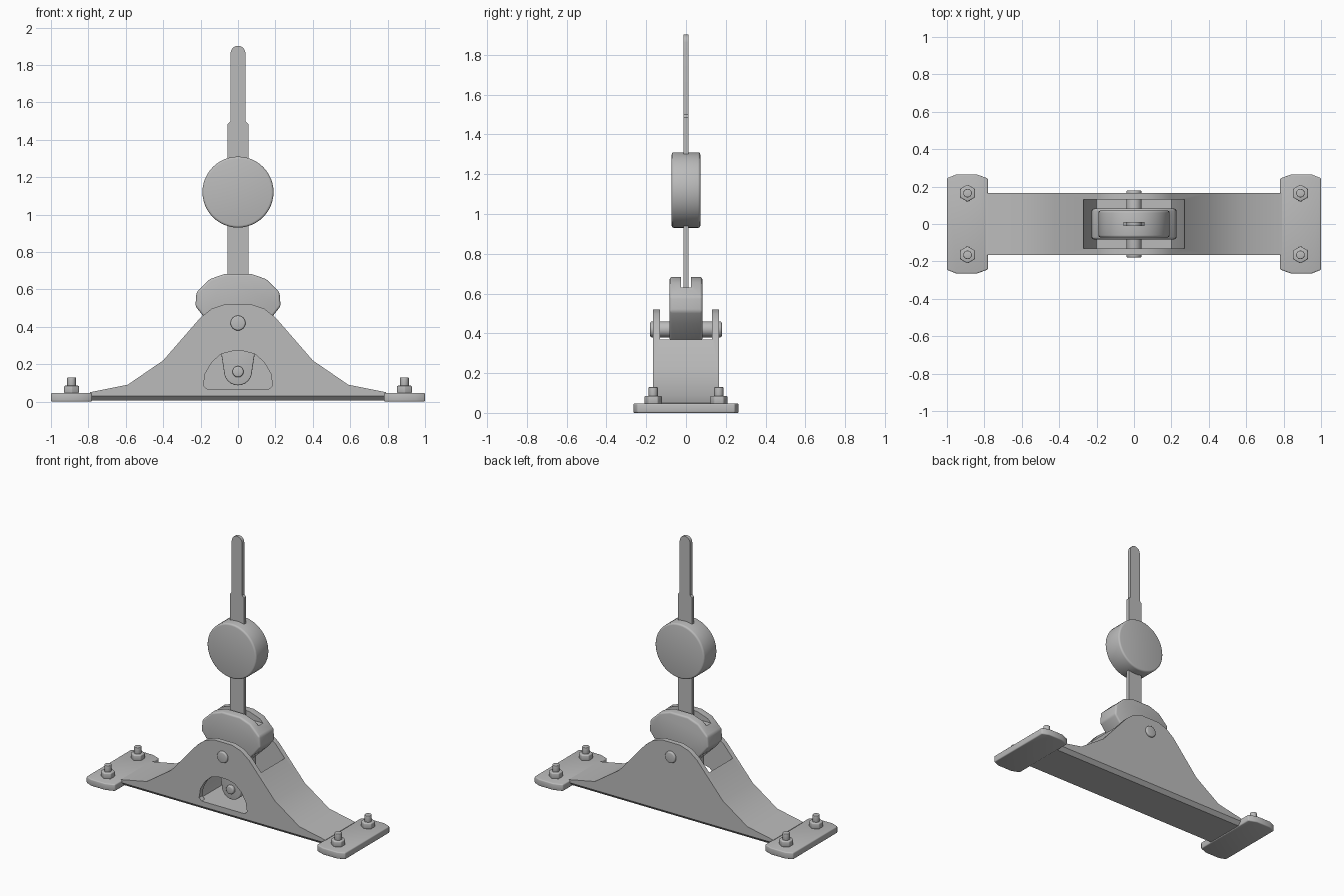
import bpy, bmesh, math

if "Cube" in bpy.data.objects:
    bpy.data.objects.remove(bpy.data.objects["Cube"])

grey = bpy.data.materials.new("steel_grey")
grey.diffuse_color = (0.5, 0.5, 0.5, 1)
grey.use_nodes = True
grey.node_tree.nodes["Principled BSDF"].inputs["Base Color"].default_value = grey.diffuse_color


def finish(ob, bevel=0, angle=35):
    """Optional rounded edges, then smooth shading with sharp edges kept."""
    bpy.ops.object.select_all(action='DESELECT')
    bpy.context.view_layer.objects.active = ob
    ob.select_set(True)
    if bevel:
        m = ob.modifiers.new("bevel", 'BEVEL')
        m.width, m.segments, m.limit_method = bevel, 3, 'ANGLE'
        m.angle_limit = math.radians(40)
        bpy.ops.object.modifier_apply(modifier="bevel")
    bpy.ops.object.shade_smooth_by_angle(angle=math.radians(angle))
    return ob


def prism(name, pts, lo, hi, axis='Y'):
    """Closed outline extruded along an axis; Y takes (x, z), Z takes (x, y), X takes (y, z)."""
    place = {'Y': lambda a, b, t: (a, t, b), 'Z': lambda a, b, t: (a, b, t),
             'X': lambda a, b, t: (t, a, b)}[axis]
    bm = bmesh.new()
    ends = [[bm.verts.new(place(a, b, t)) for a, b in pts] for t in (lo, hi)]
    for ring in ends:
        bm.faces.new(ring)
    for i in range(len(pts)):
        j = (i + 1) % len(pts)
        bm.faces.new((ends[0][i], ends[0][j], ends[1][j], ends[1][i]))
    bmesh.ops.recalc_face_normals(bm, faces=bm.faces)
    me = bpy.data.meshes.new(name)
    bm.to_mesh(me)
    bm.free()
    ob = bpy.data.objects.new(name, me)
    bpy.context.collection.objects.link(ob)
    me.materials.append(grey)
    return ob


def mirrored(half):
    """Right half of an outline, bottom to top, completed on the left."""
    return half + [(-x, z) for x, z in reversed(half) if x > 0]


def circle(r, n, cx=0, cy=0, start=0):
    return [(cx + r * math.cos(start + 2 * math.pi * i / n),
             cy + r * math.sin(start + 2 * math.pi * i / n)) for i in range(n)]


def arc(r, cx, cy, a0, a1, n=8):
    return [(cx + r * math.cos(math.radians(a0 + (a1 - a0) * i / n)),
             cy + r * math.sin(math.radians(a0 + (a1 - a0) * i / n))) for i in range(n + 1)]


def cut(ob, cutter):
    bpy.context.view_layer.objects.active = ob
    m = ob.modifiers.new("cut", 'BOOLEAN')
    m.operation, m.object, m.solver = 'DIFFERENCE', cutter, 'EXACT'
    bpy.ops.object.modifier_apply(modifier="cut")
    bpy.data.objects.remove(cutter)


# Sloped bracket with a pocket between two cheeks and an arched front window
body = prism("bracket", mirrored([(0.79, 0.04), (0.79, 0.05), (0.59, 0.09), (0.40, 0.22),
                                  (0.20, 0.45), (0.14, 0.497), (0.07, 0.52)]), -0.165, 0.165)
cut(body, prism("pocket", mirrored([(0.20, 0.065), (0.27, 0.36), (0.27, 0.8)]), -0.13, 0.13))
window = mirrored([(0.165, 0.067), (0.185, 0.085), (0.175, 0.15), (0.14, 0.21),
                   (0.09, 0.255), (0.03, 0.27)])
cut(body, prism("window", window, -0.3, -0.1))
finish(body)

# Strap under the bracket, narrowing towards the ground
finish(prism("strap", mirrored([(0.14, 0.005), (0.165, 0.03), (0.165, 0.045)]),
             -0.79, 0.79, 'X'))

# Feet with hexagon nuts and studs
for s in (-1, 1):
    outline = [(1.0, -0.245), (1.0, 0.245), (0.95, 0.265), (0.84, 0.265), (0.78, 0.243),
               (0.78, -0.243), (0.84, -0.265), (0.95, -0.265)]
    finish(prism("foot", [(s * x, y) for x, y in outline], 0, 0.047, 'Z'), 0.007)
    for t in (-1, 1):
        cx, cy = s * 0.89, t * 0.165
        finish(prism("nut", circle(0.046, 6, cx, cy, math.pi / 6), 0.045, 0.085, 'Z'), 0.006)
        finish(prism("stud", circle(0.023, 16, cx, cy), 0.08, 0.13, 'Z'), 0.004)

# Rocking head, slotted along the top for the rod
head = prism("rocker_head", mirrored([(0.09, 0.36), (0.18, 0.45), (0.228, 0.51), (0.222, 0.585),
                                      (0.15, 0.655), (0.07, 0.683)]), -0.082, 0.082)
finish(head, 0.012)
cut(head, prism("slot", [(-0.5, 0.63), (0.5, 0.63), (0.5, 0.9), (-0.5, 0.9)], -0.025, 0.025))
finish(head)

# Lever hanging from the head inside the pocket, with its small bolt
lever = arc(0.075, 0, 0.162, 180, 360, 12) + [(0.09, 0.26), (0.09, 0.38), (-0.09, 0.38), (-0.09, 0.26)]
finish(prism("lever", lever, -0.075, 0.075), 0.006)
finish(prism("lever_bolt", circle(0.03, 16, 0, 0.16), -0.095, 0.095), 0.008)

# Pivot pin through both cheeks
finish(prism("pivot_pin", circle(0.04, 24, 0, 0.42), -0.18, 0.18), 0.008)

# Flat stepped rod with a rounded tip
rod = [(-0.055, 0.60), (0.055, 0.60), (0.055, 1.485), (0.04, 1.50)]
rod += arc(0.04, 0, 1.862, 0, 180, 10) + [(-0.04, 1.50), (-0.055, 1.485)]
finish(prism("rod", rod, -0.012, 0.012))

# Round weight on the rod
finish(prism("weight", circle(0.19, 48, 0, 1.12), -0.072, 0.072), 0.012)
